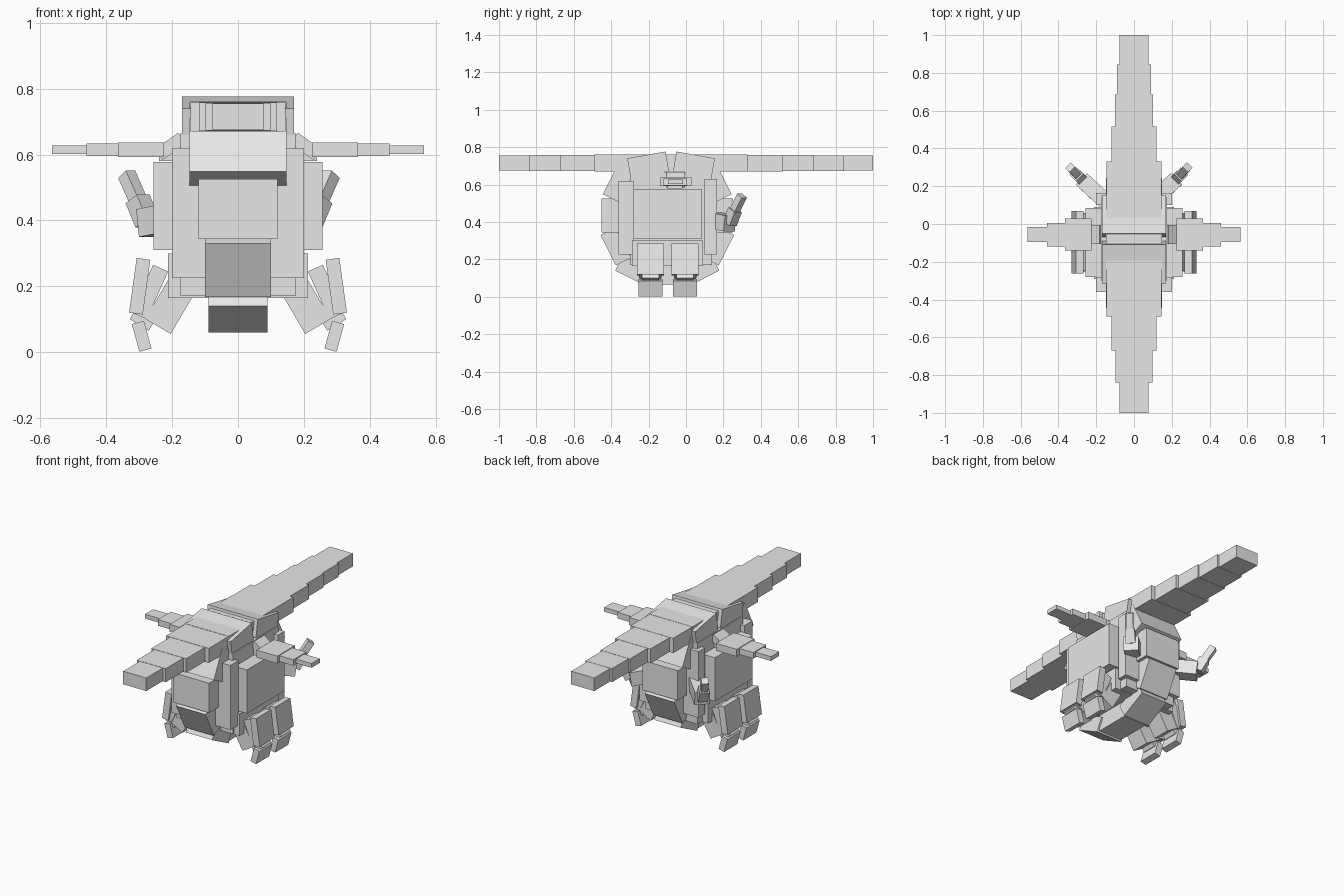
import bpy
from mathutils import Vector, Matrix

if "Cube" in bpy.data.objects:
    bpy.data.objects.remove(bpy.data.objects["Cube"])

grey = bpy.data.materials.new("plain grey")
grey.use_nodes = True
grey.diffuse_color = (0.8, 0.8, 0.8, 1)
grey.node_tree.nodes["Principled BSDF"].inputs["Base Color"].default_value = (0.8, 0.8, 0.8, 1)


def block(name, matrix):
    bpy.ops.mesh.primitive_cube_add(size=1)
    ob = bpy.context.object
    ob.name = name
    ob.data.transform(matrix)
    ob.data.materials.append(grey)
    return ob


def box(name, lo, hi):
    """Upright block between two corners."""
    lo, hi = Vector(lo), Vector(hi)
    return block(name, Matrix.Translation((lo + hi) / 2) @ Matrix.Diagonal((*(hi - lo), 1)))


def link(name, p, q, width, thick, side):
    """Tilted block running from p to q, with its width along side."""
    p, q = Vector(p), Vector(q)
    along = (q - p).normalized()
    across = Vector(side).normalized()
    out = along.cross(across).normalized()
    turn = Matrix((across, out, along)).transposed().to_4x4()
    return block(name, Matrix.Translation((p + q) / 2) @ turn
                 @ Matrix.Diagonal((width, thick, (q - p).length, 1)))


X, Y = (1, 0, 0), (0, 1, 0)
MID = -0.1

# Body: core, front and back plates, hips, side plates
box("body_core", (-0.175, -0.30, 0.17), (0.175, 0.14, 0.665))
box("front_plate", (-0.2, -0.36, 0.225), (0.2, -0.28, 0.62))
box("back_plate", (-0.2, 0.10, 0.225), (0.2, 0.165, 0.63))
box("hips", (-0.213, -0.29, 0.165), (0.213, 0.09, 0.3))
for s, side in ((1, "left"), (-1, "right")):
    x0, x1 = sorted((s * 0.15, s * 0.256))
    box(side + "_side_plate", (x0, -0.28, 0.31), (x1, 0.085, 0.577))

# Long stepped beam across the top
front_steps = [(-1.0, 0.078), (-0.84, 0.098), (-0.67, 0.118), (-0.49, 0.145), (-0.30, 0.147)]
back_steps = [(1.0, 0.078), (0.845, 0.09), (0.685, 0.1), (0.515, 0.12), (0.33, 0.145), (0.147, 0.147)]
for steps, side in ((front_steps, "front"), (back_steps, "back")):
    ends = [s[0] for s in steps[1:]] + [-0.08]
    for i, ((y, half), end) in enumerate(zip(steps, ends)):
        grow = 0.008 * i / len(steps)
        box(f"{side}_beam_{i}", (-half, min(y, end), 0.675 - grow),
            (half, max(y, end), 0.755 + grow))

# Folded chain of blocks around front, underside and back
chain = [
    ("beam_root", 0.17, (0.02, 0.723), (0.225, 0.687), 0.108),
    ("upper_chain", 0.147, (0.22, 0.69), (0.302, 0.527), 0.095),
    ("middle_chain", 0.12, (0.307, 0.525), (0.307, 0.343), 0.09),
    ("lower_chain", 0.1, (0.317, 0.35), (0.235, 0.188), 0.09),
    ("bottom_chain", 0.09, (0.258, 0.18), (0.10, 0.1), 0.09),
]
for s, side in ((1, "back"), (-1, "front")):
    for name, half, a, b, thick in chain:
        c = -0.08 if name == "beam_root" else MID
        link(f"{side}_{name}", (0, c + s * a[0], a[1]), (0, c + s * b[0], b[1]),
             2 * half, thick, X)
box("underside_block", (-0.08, -0.21, 0.065), (0.08, 0.01, 0.17))

for s, side in ((1, "left"), (-1, "right")):
    # Stepped side wing
    wing = [(0.16, 0.24, -0.1, -0.02, 0.58, 0.635), (0.225, 0.365, -0.14, 0.03, 0.592, 0.637),
            (0.365, 0.46, -0.12, 0.005, 0.596, 0.633), (0.46, 0.565, -0.095, -0.015, 0.602, 0.628)]
    for i, (xa, xb, ya, yb, za, zb) in enumerate(wing):
        xa, xb = sorted((s * xa, s * xb))
        box(f"{side}_wing_{i}", (xa, ya, za), (xb, yb, zb))
    link(side + "_wing_root", (s * 0.17, -0.055, 0.65), (s * 0.24, -0.055, 0.6), 0.1, 0.04, Y)

    # Two folded legs
    for y, pos in ((-0.19, "front"), (-0.005, "back")):
        name = f"{side}_{pos}_"
        link(name + "thigh", (s * 0.13, y, 0.27), (s * 0.243, y, 0.078), 0.115, 0.09, Y)
        link(name + "upper_leg", (s * 0.235, y, 0.255), (s * 0.30, y, 0.11), 0.12, 0.05, Y)
        link(name + "shin", (s * 0.287, y, 0.283), (s * 0.31, y, 0.117), 0.145, 0.042, Y)
        link(name + "ankle", (s * 0.32, y, 0.115), (s * 0.262, y, 0.08), 0.09, 0.035, Y)
        link(name + "foot", (s * 0.304, y, 0.09), (s * 0.281, y, 0.006), 0.128, 0.038, Y)

    # Small curled arm behind, both shifted toward the right
    path = [(0.13, 0.1, 0.42), (0.275, 0.235, 0.392), (0.305, 0.262, 0.465), (0.338, 0.3, 0.54)]
    pts = [(s * x - (0.055 if s > 0 else 0), y, z) for x, y, z in path]
    for i, size in enumerate((0.085, 0.055, 0.04)):
        link(f"{side}_arm_{i}", pts[i], pts[i + 1], size, size, (1, -s, 0))
